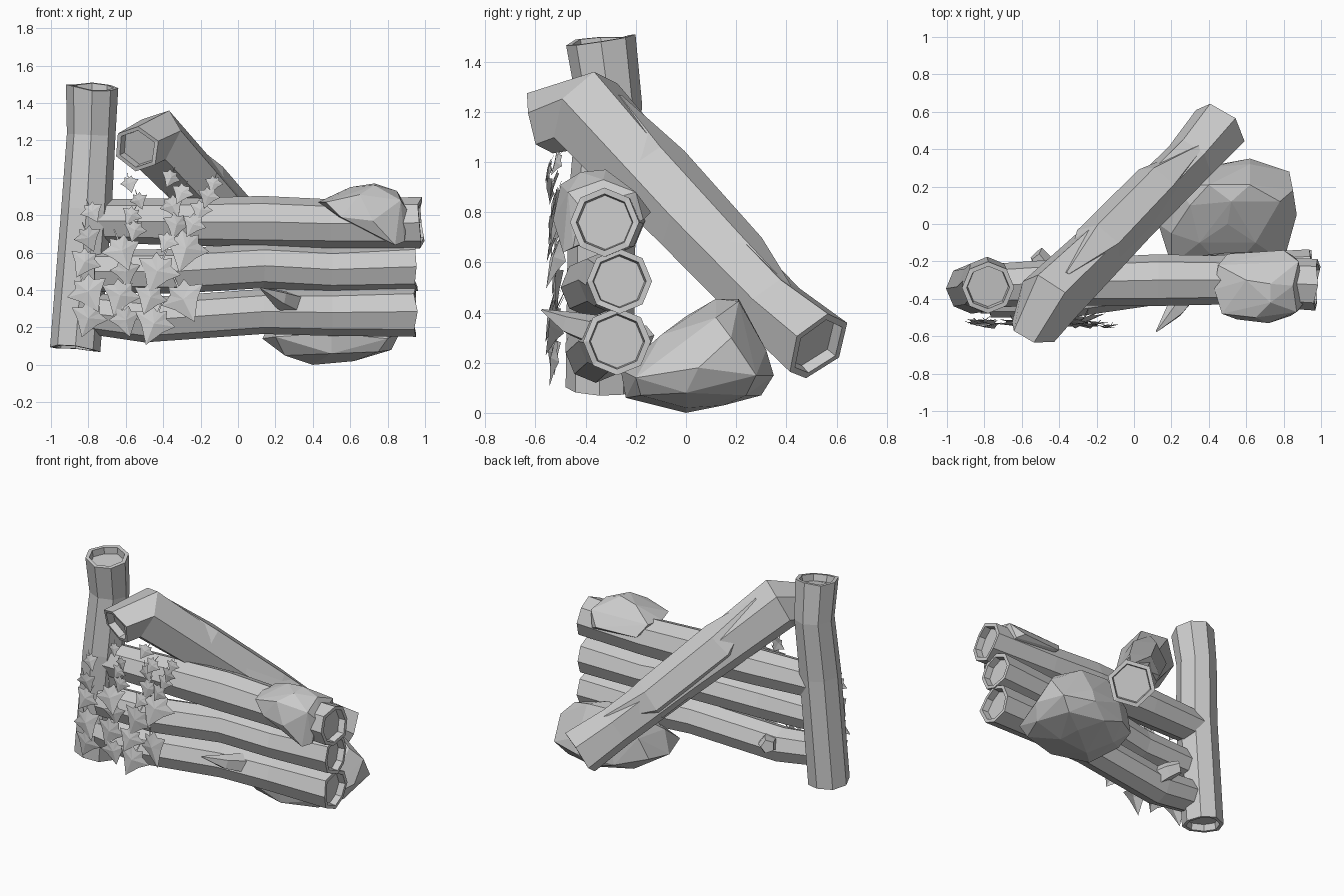
import bpy, bmesh, math, random
from mathutils import Vector, Matrix, Euler

random.seed(4)

grey = bpy.data.materials.new("plain grey")
grey.diffuse_color = (0.6, 0.6, 0.6, 1)


def finish(bm, name):
    bmesh.ops.recalc_face_normals(bm, faces=bm.faces)
    me = bpy.data.meshes.new(name)
    bm.to_mesh(me)
    bm.free()
    me.materials.append(grey)
    ob = bpy.data.objects.new(name, me)
    bpy.context.collection.objects.link(ob)
    return ob


def log(name, path, radii, sides=8, up=(0, 0, 1), hollow=True, jag=0.012, phase=0.0):
    """Faceted log swept along a path; sawn ends get a rim and a sunken face."""
    bm = bmesh.new()
    pts = [Vector(p) for p in path]
    last = len(pts) - 1
    rings, frames = [], []
    for i, p in enumerate(pts):
        t = (pts[min(i + 1, last)] - pts[max(i - 1, 0)]).normalized()
        u = t.cross(Vector(up)).normalized()
        v = u.cross(t)
        frames.append((p, t))
        ring = []
        for k in range(sides):
            a = phase + 2 * math.pi * k / sides
            co = p + (u * math.cos(a) + v * math.sin(a)) * radii[i]
            if i in (0, last):
                co += t * random.uniform(-jag, jag)
            ring.append(bm.verts.new(co))
        rings.append(ring)

    def bridge(a, b):
        for k in range(sides):
            j = (k + 1) % sides
            bm.faces.new((a[k], a[j], b[j], b[k]))

    for a, b in zip(rings, rings[1:]):
        bridge(a, b)
    for end, sign in ((0, 1), (last, -1)):
        ring = rings[end]
        if hollow:
            p, t = frames[end]
            rim = [bm.verts.new(p + (w.co - p) * 0.82) for w in ring]
            floor = [bm.verts.new(p + (w.co - p) * 0.95 + t * sign * 0.045) for w in rim]
            bridge(ring, rim)
            bridge(rim, floor)
            ring = floor
        bm.faces.new(ring)
    return finish(bm, name)


def boulder(name, points):
    """Faceted stone as the hull of a few corner points."""
    bm = bmesh.new()
    for p in points:
        bm.verts.new(p)
    res = bmesh.ops.convex_hull(bm, input=bm.verts)
    loose = [g for g in res["geom_interior"] if isinstance(g, bmesh.types.BMVert)]
    bmesh.ops.delete(bm, geom=loose, context='VERTS')
    return finish(bm, name)


# Upright post
log("post", [(-0.87, -0.345, 0.09), (-0.81, -0.335, 0.83), (-0.785, -0.305, 1.23), (-0.78, -0.34, 1.49)],
    [0.135, 0.135, 0.13, 0.14], up=(0, 1, 0))

# Three stacked rails
log("bottom_rail", [(-0.83, -0.37, 0.28), (-0.5, -0.36, 0.24), (0.13, -0.31, 0.285), (0.5, -0.28, 0.28), (0.95, -0.275, 0.285)],
    [0.11, 0.12, 0.12, 0.125, 0.135])
log("middle_rail", [(-0.78, -0.39, 0.50), (-0.35, -0.38, 0.50), (0.13, -0.31, 0.53), (0.5, -0.28, 0.51), (0.95, -0.265, 0.525)],
    [0.11, 0.12, 0.12, 0.12, 0.13])
log("top_rail", [(-0.78, -0.33, 0.77), (-0.35, -0.31, 0.765), (0.13, -0.30, 0.765), (0.5, -0.30, 0.755), (0.98, -0.325, 0.76)],
    [0.115, 0.125, 0.138, 0.13, 0.138], jag=0.022)

# Diagonal brace with a raised sleeve of bark
log("brace", [(-0.54, -0.58, 1.155), (-0.45, -0.4, 1.205), (-0.02, 0.02, 0.75), (0.3, 0.34, 0.42), (0.465, 0.53, 0.26)],
    [0.13, 0.178, 0.145, 0.14, 0.16], sides=6, jag=0.02, phase=0.3)
log("brace_bark", [(-0.36, -0.27, 1.26), (-0.19, -0.13, 0.96), (0.13, 0.2, 0.605), (0.37, 0.42, 0.48)],
    [0.015, 0.15, 0.14, 0.015], sides=6, hollow=False, jag=0, phase=0.15)

# Broken branch stubs
log("front_branch", [(0.3, -0.34, 0.32), (0.22, -0.46, 0.355), (0.12, -0.575, 0.41)],
    [0.07, 0.05, 0.004], sides=5, hollow=False, jag=0)
log("rear_branch", [(-0.44, -0.3, 0.26), (-0.48, -0.22, 0.29), (-0.53, -0.15, 0.31)],
    [0.07, 0.06, 0.045], sides=5, hollow=False, jag=0.02)

# Ground boulder and the stone cap on the top rail
boulder("ground_rock", [
    (0.4, 0, 0), (0.25, -0.15, 0.05), (0.62, 0, 0.02), (0.6, 0.15, 0.03), (0.3, 0.15, 0.05),
    (0.13, 0, 0.14), (0.2, -0.22, 0.15), (0.5, -0.26, 0.17), (0.8, -0.2, 0.14), (0.87, 0.05, 0.18),
    (0.83, 0.28, 0.15), (0.62, 0.35, 0.15), (0.35, 0.3, 0.12), (0.17, 0.17, 0.16), (0.85, 0.18, 0.3),
    (0.3, 0.1, 0.4), (0.4, 0.21, 0.455), (0.62, 0.21, 0.445), (0.78, 0.12, 0.38), (0.35, -0.1, 0.31),
    (0.65, -0.1, 0.31), (0.2, -0.05, 0.28), (0.5, -0.24, 0.06), (0.75, -0.18, 0.07), (0.5, 0.3, 0.07),
    (0.75, 0.24, 0.07), (0.82, 0.0, 0.08), (0.62, 0.32, 0.25), (0.38, 0.3, 0.25), (0.23, 0.2, 0.3),
    (0.52, 0.12, 0.455), (0.5, 0.0, 0.385)])
boulder("rail_cap", [
    (0.43, -0.35, 0.87), (0.47, -0.48, 0.87), (0.55, -0.51, 0.79), (0.72, -0.53, 0.77), (0.84, -0.49, 0.64),
    (0.89, -0.45, 0.66), (0.91, -0.42, 0.82), (0.87, -0.47, 0.88), (0.73, -0.32, 0.97), (0.6, -0.3, 0.95),
    (0.45, -0.22, 0.88), (0.5, -0.16, 0.8), (0.8, -0.14, 0.8), (0.88, -0.2, 0.88), (0.85, -0.17, 0.77),
    (0.65, -0.5, 0.91), (0.85, -0.33, 0.93), (0.73, -0.42, 0.96)])

# Hanging ivy: (x, z, size) per leaf, in four strands
strands = [
    [(-.78, .82, .10), (-.80, .68, .12), (-.82, .55, .14), (-.80, .39, .18), (-.80, .25, .16)],
    [(-.58, .97, .08), (-.53, .88, .08), (-.57, .80, .09), (-.55, .72, .10), (-.62, .61, .17),
     (-.60, .50, .13), (-.63, .37, .17), (-.60, .24, .14)],
    [(-.36, 1.0, .09), (-.30, .92, .10), (-.35, .85, .11), (-.33, .75, .12), (-.38, .66, .10),
     (-.28, .62, .20), (-.43, .50, .19), (-.47, .36, .15), (-.29, .35, .20), (-.45, .22, .18)],
    [(-.13, .97, .08), (-.16, .90, .10), (-.20, .83, .10), (-.24, .75, .11)]]
# Right half of the lobed outline, stalk notch to tip; mirrored for the left
half = [(0, .36), (.24, .5), (.3, .27), (.64, .15), (.34, -.15), (0, -.68)]

bm = bmesh.new()
for strand in strands:
    for x, z, s in strand:
        m = Matrix.Translation((x, random.uniform(-.55, -.515), z)) @ Euler(
            (random.uniform(-.3, .1), random.uniform(-.5, .5), random.uniform(-.25, .25))).to_matrix().to_4x4()
        hub = bm.verts.new(m @ Vector((0, -.06 * s, 0)))
        outline = half + [(-a, b) for a, b in half[-2:0:-1]]
        ring = [bm.verts.new(m @ Vector((a * s, abs(a) * .12 * s, b * s))) for a, b in outline]
        for k in range(len(ring)):
            bm.faces.new((hub, ring[k - 1], ring[k]))
        # short stalk
        stalk = [bm.verts.new(m @ Vector(c)) for c in
                 ((-.03 * s, 0, .3 * s), (.03 * s, 0, .3 * s), (.02 * s, .1 * s, .75 * s), (-.02 * s, .1 * s, .75 * s))]
        bm.faces.new(stalk)
finish(bm, "ivy_leaves")
